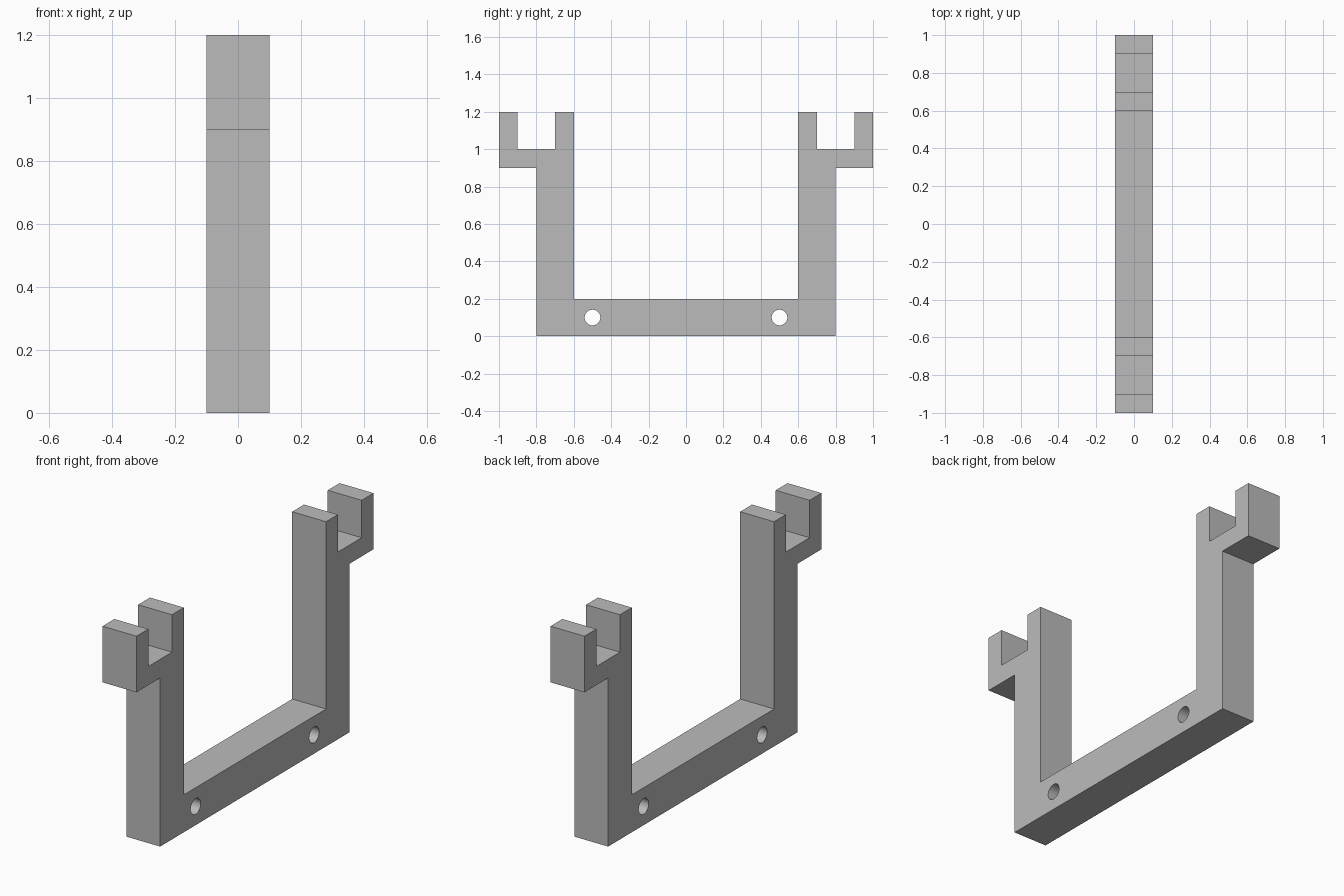
import bpy
import bmesh
import math
from mathutils import Vector

WIDTH = 0.2

if "Cube" in bpy.data.objects:
    bpy.data.objects.remove(bpy.data.objects["Cube"], do_unlink=True)

# Single grey material
grey = bpy.data.materials.new("plain grey")
grey.use_nodes = True
colour = (0.5, 0.5, 0.5, 1.0)
grey.diffuse_color = colour
grey.node_tree.nodes["Principled BSDF"].inputs["Base Color"].default_value = colour

# Half of the side outline (y, z), from the inner floor out to the underside
half = [(0.6, 0.2), (0.6, 1.2), (0.7, 1.2), (0.7, 1.0), (0.9, 1.0),
        (0.9, 1.2), (1.0, 1.2), (1.0, 0.9), (0.8, 0.9), (0.8, 0.0)]
outline = half + [(-y, z) for y, z in reversed(half)]

# Bracket: base bar, two uprights and two cradles as one extruded profile
bm = bmesh.new()
face = bm.faces.new([bm.verts.new((-WIDTH / 2, y, z)) for y, z in outline])
extruded = bmesh.ops.extrude_face_region(bm, geom=[face], use_keep_orig=True)
moved = [v for v in extruded["geom"] if isinstance(v, bmesh.types.BMVert)]
bmesh.ops.translate(bm, vec=Vector((WIDTH, 0, 0)), verts=moved)
bmesh.ops.recalc_face_normals(bm, faces=bm.faces)
mesh = bpy.data.meshes.new("cradle_bracket")
bm.to_mesh(mesh)
bm.free()
bracket = bpy.data.objects.new("cradle_bracket", mesh)
bpy.context.collection.objects.link(bracket)
mesh.materials.append(grey)

# Screw holes through the base bar
for side, y in (("front", -0.5), ("back", 0.5)):
    bpy.ops.mesh.primitive_cylinder_add(
        vertices=32, radius=0.042, depth=WIDTH * 2,
        location=(0, y, 0.1), rotation=(0, math.pi / 2, 0))
    cutter = bpy.context.object
    cutter.name = side + "_hole_cutter"
    cutter.hide_render = True
    cutter.data.materials.append(grey)
    cut = bracket.modifiers.new(side + "_hole", 'BOOLEAN')
    cut.operation = 'DIFFERENCE'
    cut.solver = 'EXACT'
    cut.object = cutter
    bpy.context.view_layer.objects.active = bracket
    bpy.ops.object.modifier_apply(modifier=cut.name)
    bpy.data.objects.remove(cutter, do_unlink=True)

# Smooth hole walls, sharp edges elsewhere
bpy.ops.object.select_all(action='DESELECT')
bracket.select_set(True)
bpy.context.view_layer.objects.active = bracket
bpy.ops.object.shade_smooth_by_angle(angle=math.radians(30))
